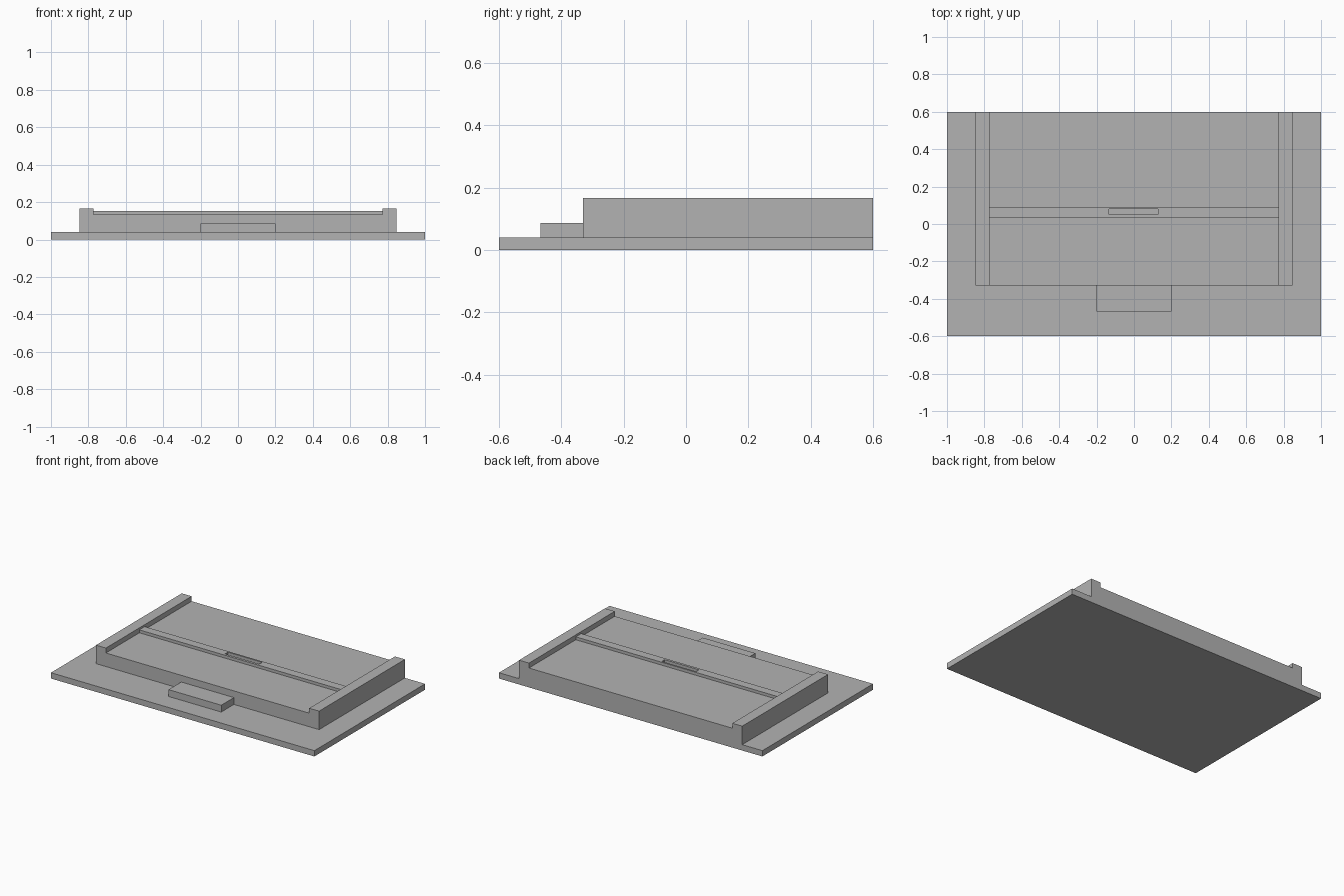
import bpy
import bmesh
from mathutils import Vector

default = bpy.data.objects.get("Cube")
if default:
    bpy.data.objects.remove(default, do_unlink=True)

# Single flat grey
grey = bpy.data.materials.new("neutral grey")
grey.use_nodes = True
colour = (0.45, 0.45, 0.45, 1)
grey.diffuse_color = colour
grey.node_tree.nodes["Principled BSDF"].inputs["Base Color"].default_value = colour


def add_object(name, bm):
    bmesh.ops.recalc_face_normals(bm, faces=bm.faces)
    mesh = bpy.data.meshes.new(name)
    bm.to_mesh(mesh)
    bm.free()
    mesh.materials.append(grey)
    obj = bpy.data.objects.new(name, mesh)
    bpy.context.collection.objects.link(obj)
    return obj


def box(name, low, high):
    low, high = Vector(low), Vector(high)
    bm = bmesh.new()
    bmesh.ops.create_cube(bm, size=1)
    bmesh.ops.scale(bm, vec=high - low, verts=bm.verts)
    bmesh.ops.translate(bm, vec=(low + high) / 2, verts=bm.verts)
    return add_object(name, bm)


def extrude_along_y(name, profile, y0, y1):
    bm = bmesh.new()
    face = bm.faces.new([bm.verts.new((x, y0, z)) for x, z in profile])
    result = bmesh.ops.extrude_face_region(bm, geom=[face], use_keep_orig=True)
    moved = [v for v in result["geom"] if isinstance(v, bmesh.types.BMVert)]
    bmesh.ops.translate(bm, vec=(0, y1 - y0, 0), verts=moved)
    return add_object(name, bm)


BASE, STEP, DECK, RIDGE, RAIL = 0.04, 0.087, 0.133, 0.153, 0.167
FRONT, BACK = -0.33, 0.6
INNER, OUTER = 0.772, 0.847

# Base slab
box("base_plate", (-1, -BACK, 0), (1, BACK, BASE))

# Raised deck with a rail along each side, from one mirrored profile
half = [(OUTER, BASE), (OUTER, RAIL), (INNER, RAIL), (INNER, DECK)]
profile = half + [(-x, z) for x, z in reversed(half)]
extrude_along_y("deck_with_side_rails", profile, FRONT, BACK)

# Low step at the front
box("front_step", (-0.2, -0.467, BASE), (0.2, FRONT, STEP))

# Cross ridge with a narrow slot down to the deck
ridge = box("cross_ridge", (-INNER, 0.033, DECK), (INNER, 0.092, RIDGE))
cutter = box("slot_cutter", (-0.133, 0.05, DECK - 0.05), (0.127, 0.08, RIDGE + 0.05))
cutter.hide_render = True
slot = ridge.modifiers.new("slot", "BOOLEAN")
slot.operation = "DIFFERENCE"
slot.solver = "EXACT"
slot.object = cutter
bpy.context.view_layer.objects.active = ridge
bpy.ops.object.modifier_apply(modifier=slot.name)
bpy.data.objects.remove(cutter, do_unlink=True)
